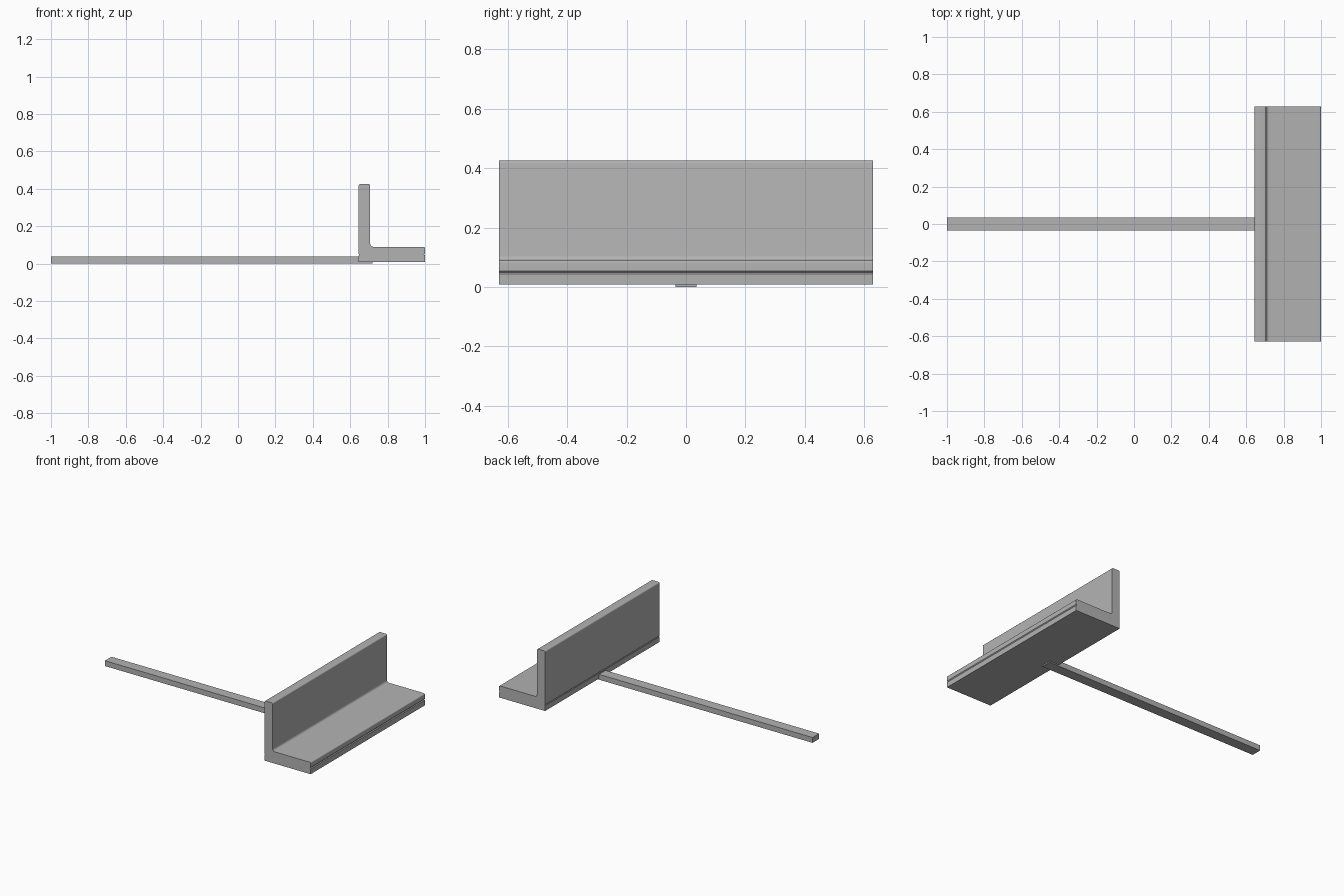
import bpy
import bmesh
import math
from mathutils import Vector

cube = bpy.data.objects.get("Cube")
if cube:
    bpy.data.objects.remove(cube, do_unlink=True)

grey = bpy.data.materials.new("steel grey")
grey.use_nodes = True
colour = (0.45, 0.45, 0.45, 1)
grey.diffuse_color = colour
grey.node_tree.nodes["Principled BSDF"].inputs["Base Color"].default_value = colour


def rounded(corners, steps=5):
    """Outline from (x, z, radius) corners, with an arc at each rounded one."""
    points = []
    for i, (x, z, r) in enumerate(corners):
        p = Vector((x, z))
        if r == 0:
            points.append(p)
            continue
        before = Vector(corners[i - 1][:2]) - p
        after = Vector(corners[(i + 1) % len(corners)][:2]) - p
        u, v = before.normalized() * r, after.normalized() * r
        for k in range(steps + 1):
            a = math.pi / 2 * k / steps
            points.append(p + u * (1 - math.sin(a)) + v * (1 - math.cos(a)))
    return points


def extrude_along_y(name, outline, half_width):
    bm = bmesh.new()
    face = bm.faces.new([bm.verts.new((p.x, -half_width, p.y)) for p in outline])
    result = bmesh.ops.extrude_face_region(bm, geom=[face])
    verts = [g for g in result["geom"] if isinstance(g, bmesh.types.BMVert)]
    bmesh.ops.translate(bm, verts=verts, vec=(0, 2 * half_width, 0))
    bmesh.ops.recalc_face_normals(bm, faces=bm.faces)
    mesh = bpy.data.meshes.new(name)
    bm.to_mesh(mesh)
    bm.free()
    mesh.materials.append(grey)
    obj = bpy.data.objects.new(name, mesh)
    bpy.context.collection.objects.link(obj)
    bpy.ops.object.select_all(action="DESELECT")
    obj.select_set(True)
    bpy.context.view_layer.objects.active = obj
    bpy.ops.object.shade_smooth_by_angle(angle=math.radians(30))
    return obj


# L-shaped bracket with shallow grooves along both long edges
left, right, bottom, groove = 0.645, 1.0, 0.008, 0.048
bracket = rounded([
    (left, bottom, 0), (right, bottom, 0),
    (right, groove - 0.004, 0), (right - 0.006, groove, 0), (right, groove + 0.006, 0),
    (right, 0.09, 0.008), (0.707, 0.09, 0.016),
    (0.707, 0.425, 0.009), (left, 0.425, 0.009),
    (left, groove + 0.004, 0), (left + 0.003, groove, 0), (left, groove - 0.004, 0),
])
extrude_along_y("angle_bracket", bracket, 0.629)

# Long flat bar running under the bracket
bar = rounded([(-1, 0, 0), (0.72, 0, 0), (0.72, 0.037, 0), (-1, 0.037, 0)])
extrude_along_y("support_bar", bar, 0.036)
